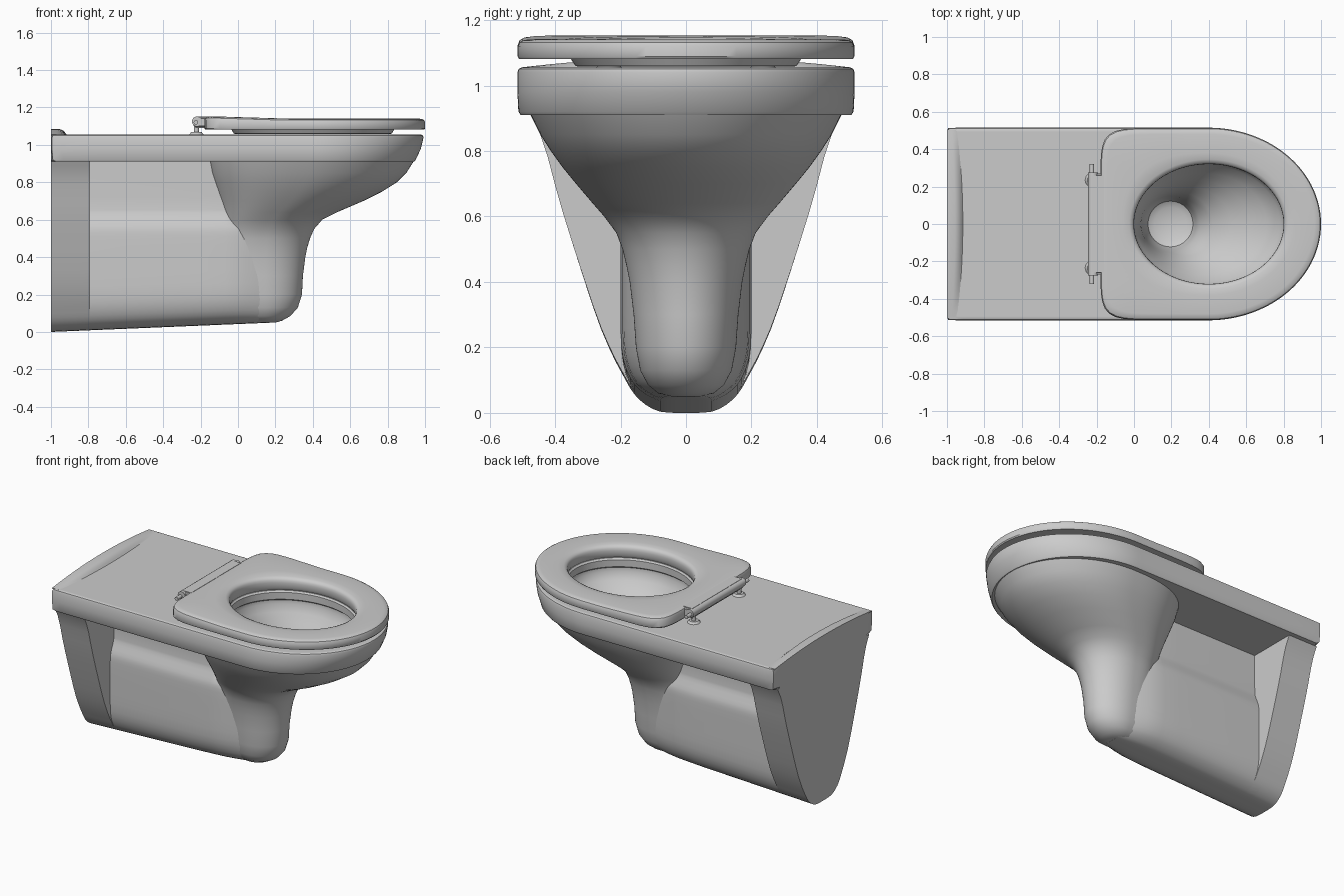
import bpy, bmesh
from math import sin, cos, pi, atan2, radians
from mathutils import Matrix

if "Cube" in bpy.data.objects:
    bpy.data.objects.remove(bpy.data.objects["Cube"])

ceramic = bpy.data.materials.new("light_grey_ceramic")
ceramic.use_nodes = True
GREY = (0.6, 0.6, 0.6, 1)
ceramic.diffuse_color = GREY
ceramic.node_tree.nodes["Principled BSDF"].inputs["Base Color"].default_value = GREY

# Shared ring directions, including the exact deck corners
CORNER = atan2(0.515, -1.4)
ANGLES = sorted([i * pi / 60 for i in range(120)] + [CORNER, 2 * pi - CORNER])


def ring(z, x0, x1, half, cx=None, n=2):
    """Horizontal outline: elliptical nose, rear squared off by exponent n."""
    cx = (x0 + x1) / 2 if cx is None else cx
    pts = []
    for a in ANGLES:
        c, s = cos(a), sin(a)
        k, reach = (2, x1 - cx) if c > 0 else (n, cx - x0)
        r = ((abs(c) / reach) ** k + (abs(s) / half) ** k) ** (-1 / k)
        pts.append((cx + r * c, r * s, z))
    return pts


def finish(name, bm, angle=35):
    bmesh.ops.recalc_face_normals(bm, faces=bm.faces)
    me = bpy.data.meshes.new(name)
    bm.to_mesh(me)
    bm.free()
    ob = bpy.data.objects.new(name, me)
    bpy.context.collection.objects.link(ob)
    me.materials.append(ceramic)
    bpy.ops.object.select_all(action='DESELECT')
    ob.select_set(True)
    bpy.context.view_layer.objects.active = ob
    bpy.ops.object.shade_smooth_by_angle(angle=radians(angle))


def loft(name, rings, closed=False):
    bm = bmesh.new()
    loops = [[bm.verts.new(p) for p in r] for r in rings]
    pairs = list(zip(loops, loops[1:]))
    if closed:
        pairs.append((loops[-1], loops[0]))
    else:
        bm.faces.new(loops[0])
        bm.faces.new(loops[-1])
    for a, b in pairs:
        for i in range(len(a)):
            j = (i + 1) % len(a)
            bm.faces.new((a[i], a[j], b[j], b[i]))
    finish(name, bm)


def cylinder(name, loc, radius, depth, axis='Z', top=None):
    bm = bmesh.new()
    turn = Matrix.Rotation(pi / 2, 4, 'X') if axis == 'Y' else Matrix()
    bmesh.ops.create_cone(bm, cap_ends=True, segments=24, radius1=radius,
                          radius2=radius if top is None else top, depth=depth,
                          matrix=Matrix.Translation(loc) @ turn)
    finish(name, bm)


# Bowl shell: foot and outer bowl, upwards (z, rear x, front x, half width)
outer = [(.05, .08, .2, .045), (.06, .04, .235, .085), (.085, 0, .28, .116),
         (.13, -.03, .32, .14), (.2, -.05, .342, .153), (.3, -.06, .347, .16),
         (.4, -.07, .36, .172), (.45, -.075, .37, .182), (.5, -.08, .385, .194),
         (.55, -.08, .407, .213), (.6, -.085, .45, .25), (.64, -.09, .53, .285),
         (.7, -.105, .67, .336), (.75, -.12, .77, .377), (.8, -.135, .85, .413),
         (.85, -.15, .9, .445), (.91, -.16, .938, .474)]
# Inner bowl with an undercut rim, downwards to the trap
inner = [(1.055, -.03, .83, .35), (1.055, -.01, .81, .33), (1.045, 0, .8, .322),
         (1, 0, .8, .322), (.99, -.012, .812, .334), (.965, -.012, .81, .333),
         (.92, .01, .78, .31), (.87, .025, .71, .272), (.82, .033, .62, .235),
         (.77, .038, .52, .2), (.71, .042, .42, .17), (.64, .048, .35, .15),
         (.56, .06, .33, .137), (.51, .075, .315, .122), (.49, .11, .28, .09)]
# Deck edge between them
deck = [ring(z, -1, x1, half, .4, 200) for z, x1, half in
        [(.91, .942, .505), (.92, .95, .512), (.98, .978, .515),
         (1.04, .992, .515), (1.051, .988, .511), (1.055, .98, .503),
         (1.055, .97, .493)]]
loft("bowl_and_deck", [ring(*r, n=2.6) for r in outer] + deck + [ring(*r) for r in inner])


def soften(pts):
    """Round a profile by cutting its corners, keeping the ends."""
    out = [pts[0]]
    for (a, b), (c, d) in zip(pts, pts[1:]):
        out += [(.75 * a + .25 * c, .75 * b + .25 * d), (.25 * a + .75 * c, .25 * b + .75 * d)]
    return out + [pts[-1]]


# Beam sections: mirrored half profile (y, z), floor rising towards the front
def section(half, x, scale=1, top=1):
    pts = soften(half)
    pts += [(-y, z) for y, z in reversed(pts[:-1])]
    return [(x, y * scale, min(top, z) + .042 * (x + 1) * max(0, 1 - z / .5))
            for y, z in pts]


wall_half = [(.476, .912), (.435, .83), (.388, .65), (.335, .48), (.27, .28),
             (.225, .175), (.19, .11), (.165, .065), (.135, .032), (.09, .005),
             (.045, 0), (0, 0)]
loft("wall_flange", [section(wall_half, x) for x in (-1, -.79)])

# The web sinks into the bowl wall and foot at its front end
web_half = [(.16, .912), (.16, .66), (.166, .63), (.19, .575), (.198, .545), (.2, .5),
            (.2, .35), (.2, .2), (.19, .125), (.165, .065), (.135, .032), (.09, .005),
            (.045, 0), (0, 0)]
loft("support_web", [section(web_half, x, s, top) for x, s, top in
                     [(-.85, 1, 1), (-.2, 1, 1), (-.07, .97, 1), (-.02, .95, .9),
                      (.04, .89, .56), (.1, .8, .47), (.17, .68, .44)]])

# Low arched ridge at the wall end
ridge = []
for i in range(-12, 13):
    y = i * .042
    h = .0305 * (1 - (y / .506) ** 2)
    ridge.append([(-1, y, 1.05), (-1, y, 1.055 + h), (-.975 + h * .6, y, 1.055 + h),
                  (-.963 + h, y, 1.055 + h * .7), (-.953 + h, y, 1.055 + h * .25),
                  (-.945 + h, y, 1.0545)])
loft("rear_ridge", ridge)

# Seat ring with a lip underneath, its top rising slightly at the hinge
seat = [ring(z, x0, x1, half, .4, n) for z, x0, x1, half, n in
        [(1.081, -.175, .995, .51, 9), (1.088, -.18, 1, .514, 9),
         (1.12, -.18, 1, .514, 9), (1.132, -.175, .995, .509, 9),
         (1.138, -.165, .985, .499, 9), (1.141, -.145, .965, .48, 9),
         (1.141, -.06, .86, .38, 2.5), (1.138, -.025, .825, .345, 2),
         (1.131, -.01, .81, .33, 2), (1.12, -.002, .802, .322, 2),
         (1.105, 0, .8, .32, 2), (1.075, 0, .8, .32, 2), (1.058, -.01, .81, .33, 2),
         (1.06, -.022, .822, .338, 2), (1.081, -.035, .835, .352, 2)]]
seat = [[(x, y, z + (.013 * max(0, (.25 - x) / .43) if z > 1.1 else 0))
         for x, y, z in r] for r in seat]
loft("seat", seat, closed=True)

# Hinge tab, rod, and mirrored pins, stalks and base discs
bm = bmesh.new()
bmesh.ops.create_cube(bm, size=1, matrix=Matrix.Translation((-.193, 0, 1.121))
                      @ Matrix.Diagonal((.09, .54, .064, 1)))
bmesh.ops.bevel(bm, geom=bm.edges[:], offset=.012, segments=3, affect='EDGES')
finish("hinge_tab", bm)
cylinder("hinge_rod", (-.219, 0, 1.125), .027, .55, 'Y')
for side, y in (("left", 1), ("right", -1)):
    cylinder(side + "_hinge_pin", (-.225, y * .29, 1.12), .012, .06, 'Y')
    cylinder(side + "_hinge_stalk", (-.222, y * .235, 1.085), .014, .06)
    cylinder(side + "_hinge_base", (-.222, y * .235, 1.061), .04, .014, top=.028)
